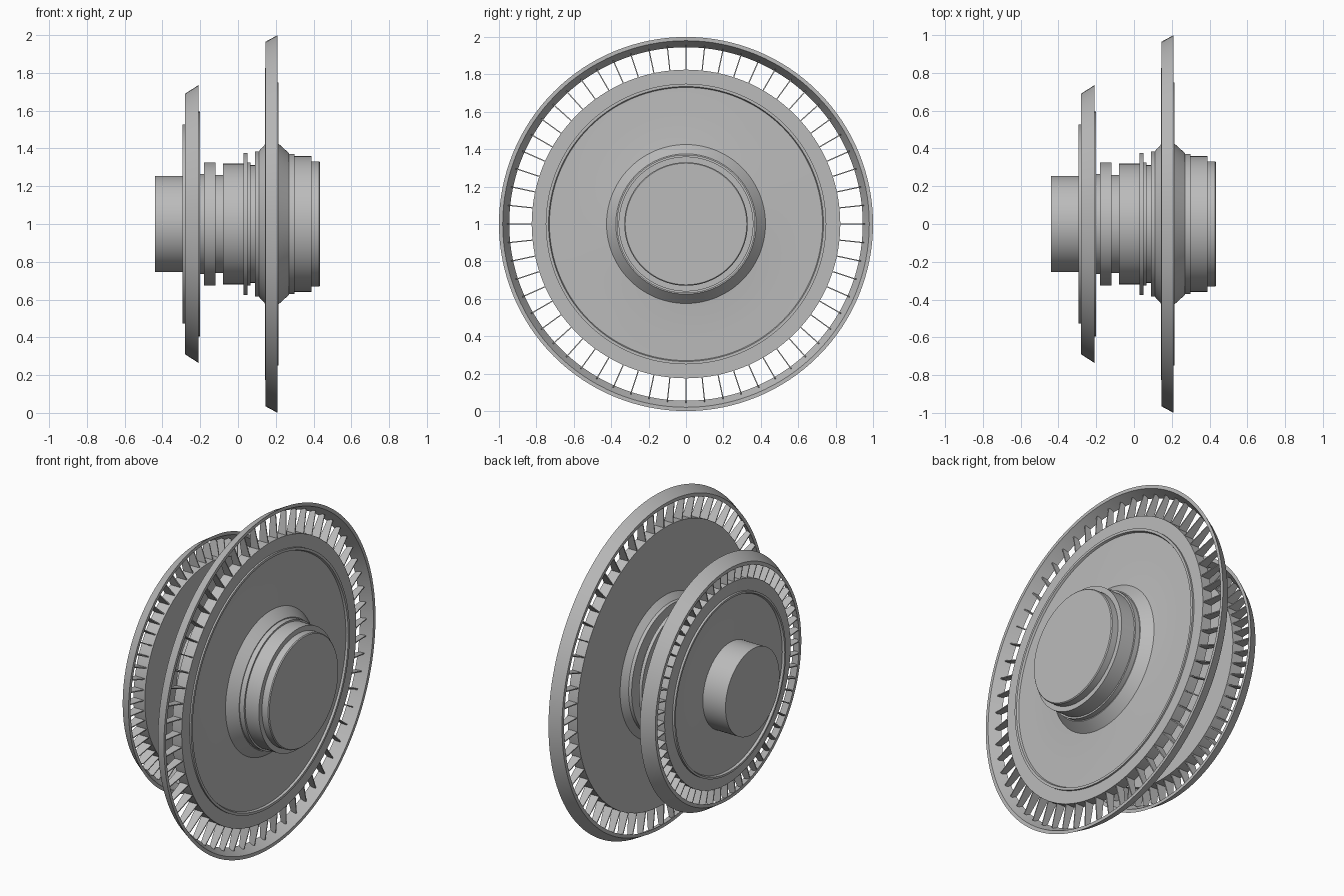
import bpy, bmesh, math
from mathutils import Matrix

cube = bpy.data.objects.get("Cube")
if cube:
    bpy.data.objects.remove(cube, do_unlink=True)

steel = bpy.data.materials.new("grey_steel")
steel.use_nodes = True
GREY = (0.5, 0.5, 0.5, 1)
steel.diffuse_color = GREY
steel.node_tree.nodes["Principled BSDF"].inputs["Base Color"].default_value = GREY


def add_object(name, bm, smooth=True):
    bmesh.ops.recalc_face_normals(bm, faces=bm.faces)
    mesh = bpy.data.meshes.new(name)
    bm.to_mesh(mesh)
    bm.free()
    mesh.materials.append(steel)
    obj = bpy.data.objects.new(name, mesh)
    obj.location.z = 1
    bpy.context.collection.objects.link(obj)
    if smooth:
        bpy.ops.object.select_all(action='DESELECT')
        obj.select_set(True)
        bpy.context.view_layer.objects.active = obj
        bpy.ops.object.shade_smooth_by_angle(angle=math.radians(20))
    return obj


def lathe(name, profile, closed=False, steps=128):
    """Revolve (x, radius) points around the x axis."""
    bm = bmesh.new()
    verts = [bm.verts.new((x, 0, r)) for x, r in profile]
    pairs = list(zip(verts, verts[1:]))
    if closed:
        pairs.append((verts[-1], verts[0]))
    edges = [bm.edges.new(p) for p in pairs]
    bmesh.ops.spin(bm, geom=verts + edges, cent=(0, 0, 0), axis=(1, 0, 0),
                   angle=math.tau, steps=steps)
    bmesh.ops.remove_doubles(bm, verts=bm.verts, dist=0.0001)
    return add_object(name, bm)


def blades(name, count, root, tip, thick=0.006):
    """Thin tapering plates; root and tip are (x_min, x_max, radius)."""
    bm = bmesh.new()
    for i in range(count):
        turn = Matrix.Rotation(math.tau * i / count, 4, 'X')
        cube_verts = bmesh.ops.create_cube(bm, size=1)["verts"]
        for v in cube_verts:
            x0, x1, r = tip if v.co.z > 0 else root
            v.co = (x1 if v.co.x > 0 else x0, v.co.y * thick, r)
        bmesh.ops.transform(bm, matrix=turn, verts=cube_verts)
    return add_object(name, bm, smooth=False)


# Stepped shaft: (start, end, radius) of each cylindrical section
sections = [(-0.44, -0.20, 0.255), (-0.20, -0.18, 0.265), (-0.18, -0.12, 0.325),
            (-0.12, -0.08, 0.26), (-0.08, 0.03, 0.32), (0.03, 0.05, 0.375),
            (0.05, 0.065, 0.325), (0.065, 0.09, 0.312), (0.09, 0.11, 0.385),
            (0.11, 0.27, 0.375), (0.27, 0.30, 0.37), (0.30, 0.39, 0.36),
            (0.39, 0.43, 0.33)]
shaft = [(-0.44, 0)]
for start, end, radius in sections:
    shaft += [(start, radius), (end, radius)]
shaft += [(0.435, 0.325), (0.435, 0)]
lathe("stepped_shaft", shaft)

# Large wheel: disc with flared collars and a narrow raised lip
lathe("large_disc", [
    (0.11, 0.36), (0.11, 0.385), (0.142, 0.42), (0.142, 0.825), (0.205, 0.825),
    (0.205, 0.75), (0.215, 0.75), (0.215, 0.735), (0.203, 0.73), (0.205, 0.60),
    (0.209, 0.50), (0.215, 0.425), (0.27, 0.375), (0.27, 0.36)], closed=True)
lathe("large_rim", [
    (0.145, 0.965), (0.21, 1.0), (0.21, 0.98), (0.145, 0.945)], closed=True)
blades("large_blades", 60, (0.145, 0.203, 0.81), (0.147, 0.18, 0.957))

# Small wheel: disc with its raised lip on the outer side
lathe("small_disc", [
    (-0.29, 0.24), (-0.29, 0.255), (-0.284, 0.33), (-0.28, 0.40), (-0.28, 0.51),
    (-0.293, 0.515), (-0.293, 0.527), (-0.28, 0.527), (-0.275, 0.595),
    (-0.20, 0.595), (-0.20, 0.24)], closed=True)
lathe("small_rim", [
    (-0.28, 0.69), (-0.21, 0.735), (-0.21, 0.715), (-0.28, 0.67)], closed=True)
blades("small_blades", 60, (-0.275, -0.205, 0.58), (-0.278, -0.24, 0.685))
